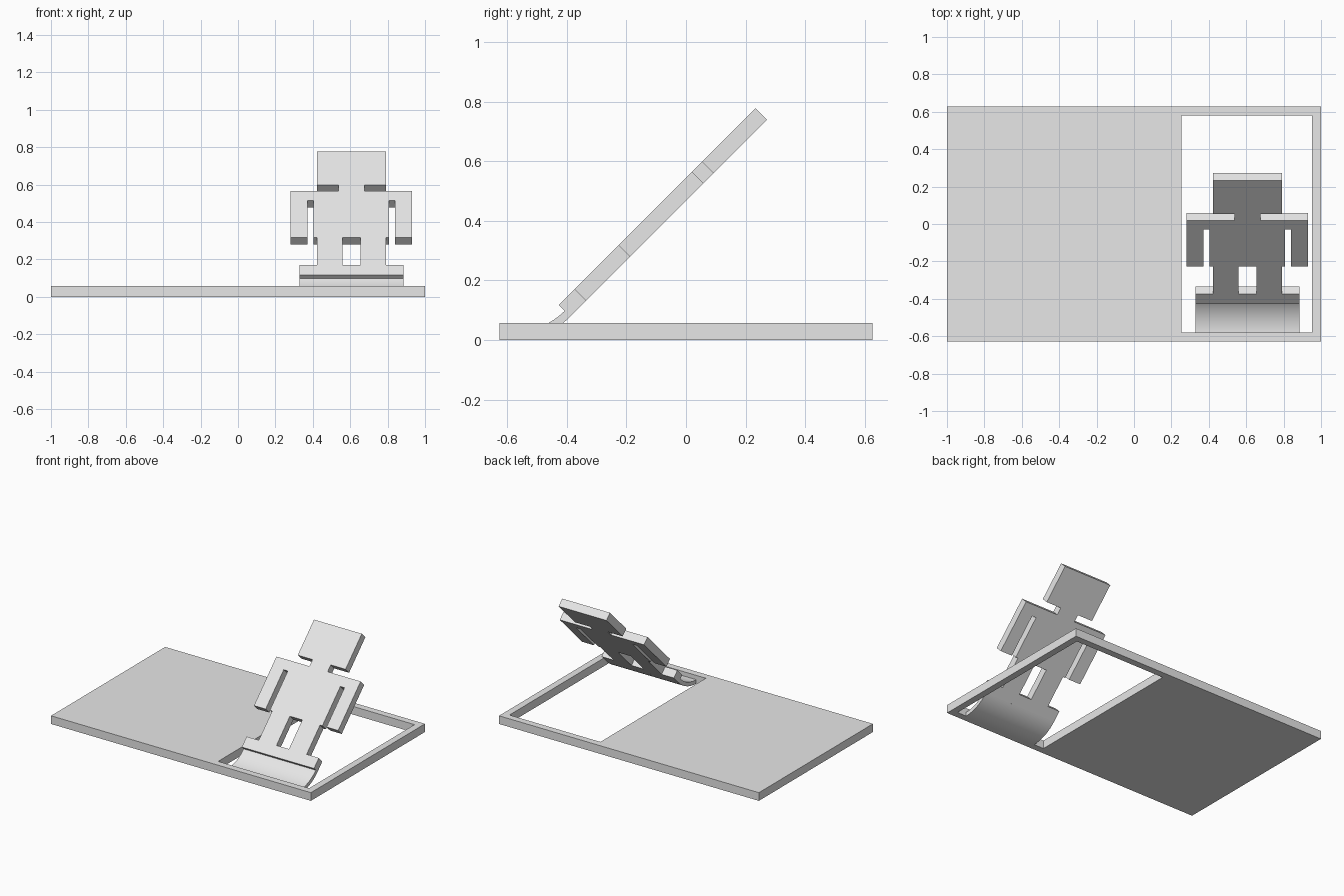
import bpy, bmesh, math
from mathutils import Vector

if "Cube" in bpy.data.objects:
    bpy.data.objects.remove(bpy.data.objects["Cube"])

grey = bpy.data.materials.new("light_grey")
grey.diffuse_color = (0.8, 0.8, 0.8, 1)
grey.use_nodes = True
grey.node_tree.nodes["Principled BSDF"].inputs["Base Color"].default_value = grey.diffuse_color

CX = 0.606           # centre line of the figure
T = 0.039            # y and z offset across the tilted slab


def finish(bm, name):
    bmesh.ops.recalc_face_normals(bm, faces=bm.faces)
    mesh = bpy.data.meshes.new(name)
    bm.to_mesh(mesh)
    bm.free()
    mesh.materials.append(grey)
    ob = bpy.data.objects.new(name, mesh)
    bpy.context.collection.objects.link(ob)
    return ob


def extrude(points, offset):
    """Close a planar outline into a solid along the offset."""
    bm = bmesh.new()
    face = bm.faces.new([bm.verts.new(p) for p in points])
    res = bmesh.ops.extrude_face_region(bm, geom=[face], use_keep_orig=True)
    moved = [g for g in res["geom"] if isinstance(g, bmesh.types.BMVert)]
    bmesh.ops.translate(bm, verts=moved, vec=Vector(offset))
    return bm


# Base plate: outer and inner rectangles joined around a window opening
def ring(bm, x0, x1, y, z):
    return [bm.verts.new(p) for p in
            ((x0, -y, z), (x1, -y, z), (x1, y, z), (x0, y, z))]


bm = bmesh.new()
ol, oh = (ring(bm, -1, 1, 0.627, z) for z in (0, 0.057))
il, ih = (ring(bm, 0.253, 0.953, 0.58, z) for z in (0, 0.057))
for i in range(4):
    j = (i + 1) % 4
    for a, b in ((ol, oh), (oh, ih), (ih, il), (il, ol)):
        bm.faces.new((a[i], a[j], b[j], b[i]))
finish(bm, "base_frame")

# Tilted figure: half outline as (half width, front edge height), then mirrored
half = [(0, .778), (.184, .778), (.184, .599), (.07, .599), (.07, .565),
        (.324, .565), (.324, .318), (.234, .318), (.234, .516), (.202, .516),
        (.202, .318), (.184, .318), (.184, .171), (.278, .171), (.278, .118),
        (0, .118), (0, .171), (.048, .171), (.048, .318), (0, .318)]
bm = extrude([(x, z - 0.545, z) for x, z in half], (0, T, -T))
# open the centre faces so both halves weld into one slab
seam = [f for f in bm.faces if all(abs(v.co.x) < 1e-6 for v in f.verts)]
bmesh.ops.delete(bm, geom=seam, context='FACES')
figure = finish(bm, "standing_figure")
figure.location.x = CX
mirror = figure.modifiers.new("mirror", 'MIRROR')
mirror.use_clip = True

# Curved hinge strip from the frame up to the feet
R, THICK, N = 0.273, 0.027, 20


def arc(r):
    return [(CX - 0.278, -0.58 + r * math.sin(a), R - r * math.cos(a))
            for a in (math.pi / 4 * i / N for i in range(N + 1))]


hinge = finish(extrude(arc(R) + arc(R - THICK)[::-1], (0.556, 0, 0)), "curved_hinge")
bpy.context.view_layer.objects.active = hinge
hinge.select_set(True)
bpy.ops.object.shade_smooth_by_angle(angle=math.radians(30))
